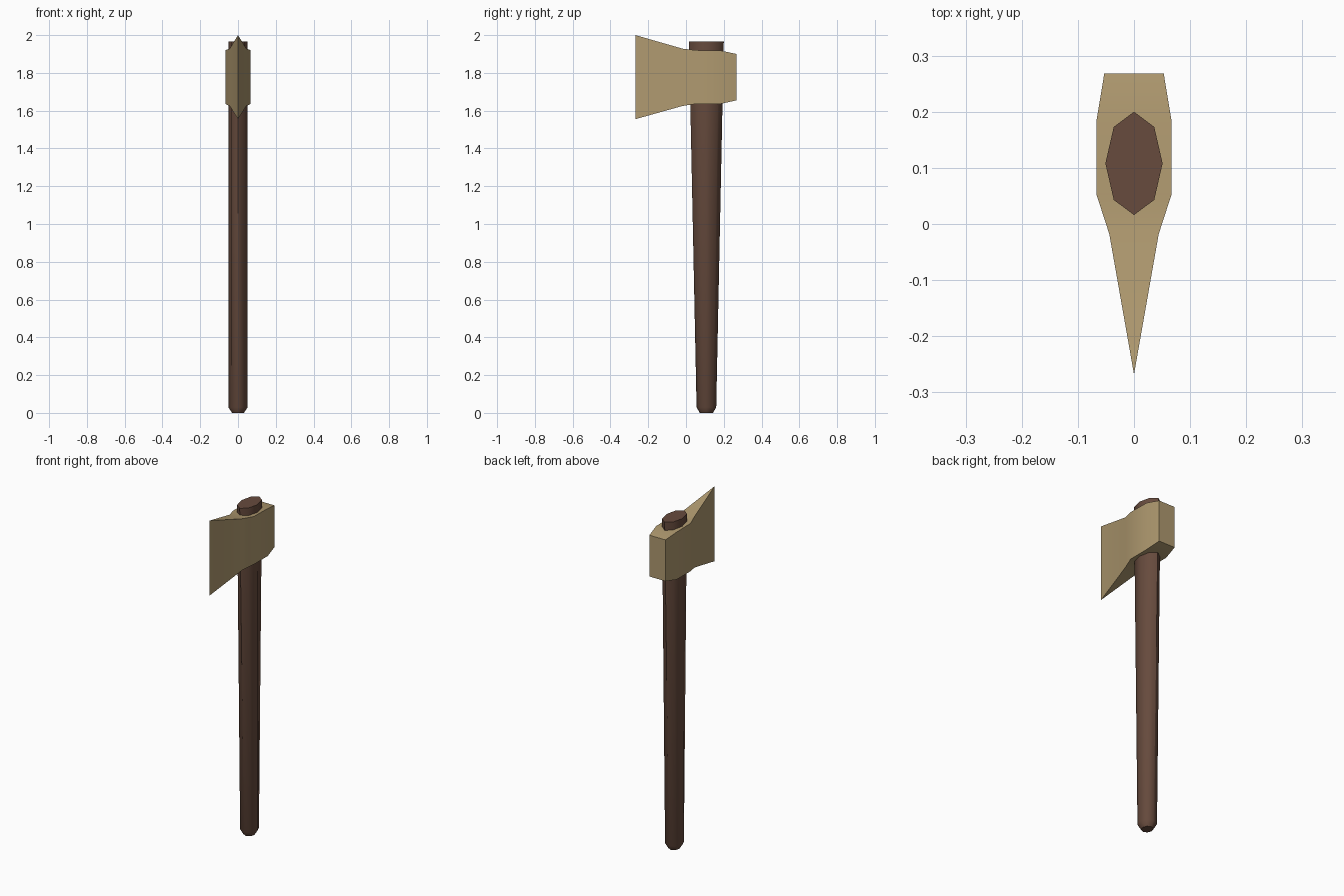
import bpy, bmesh, math

if "Cube" in bpy.data.objects:
    bpy.data.objects.remove(bpy.data.objects["Cube"])


def material(name, rgb):
    m = bpy.data.materials.new(name)
    m.diffuse_color = (*rgb, 1)
    m.use_nodes = True
    m.node_tree.nodes["Principled BSDF"].inputs["Base Color"].default_value = m.diffuse_color
    return m


def loft(name, rings, mat, angle):
    """Skin a closed solid through equal-length rings of points."""
    bm = bmesh.new()
    loops = [[bm.verts.new(p) for p in ring] for ring in rings]
    n = len(loops[0])
    for a, b in zip(loops, loops[1:]):
        for i in range(n):
            j = (i + 1) % n
            bm.faces.new((a[i], a[j], b[j], b[i]))
    bm.faces.new(loops[0])
    bm.faces.new(loops[-1])
    # Collapse zero-width ends such as the cutting edge
    bmesh.ops.remove_doubles(bm, verts=bm.verts, dist=1e-5)
    bmesh.ops.dissolve_degenerate(bm, edges=bm.edges, dist=1e-5)
    bmesh.ops.recalc_face_normals(bm, faces=bm.faces)
    mesh = bpy.data.meshes.new(name)
    bm.to_mesh(mesh)
    bm.free()
    mesh.materials.append(mat)
    obj = bpy.data.objects.new(name, mesh)
    bpy.context.collection.objects.link(obj)
    bpy.ops.object.select_all(action='DESELECT')
    obj.select_set(True)
    bpy.context.view_layer.objects.active = obj
    bpy.ops.object.shade_smooth_by_angle(angle=math.radians(angle))
    return obj


wood = material("dark_wood", (0.135, 0.070, 0.047))
metal = material("bronze_metal", (0.43, 0.32, 0.16))

# Handle: tapered eight-sided oval with a chamfered foot (z, x radius, y radius)
handle_sections = [(0.0, 0.031, 0.035), (0.03, 0.051, 0.052), (1.965, 0.051, 0.092)]
handle_rings = [[(rx * math.sin(k * math.pi / 4), 0.108 + ry * math.cos(k * math.pi / 4), z)
                 for k in range(8)] for z, rx, ry in handle_sections]
loft("handle", handle_rings, wood, 55)

# Axe head: sections from cutting edge to poll (y, half width, bottom z, top z)
head_sections = [(-0.268, 0.0, 1.555, 2.0), (-0.018, 0.044, 1.625, 1.928),
                 (0.053, 0.067, 1.636, 1.92), (0.183, 0.067, 1.636, 1.918),
                 (0.268, 0.053, 1.655, 1.90)]
head_rings = [[(-w, y, lo), (w, y, lo), (w, y, hi), (-w, y, hi)]
              for y, w, lo, hi in head_sections]
# The cutting edge is a single line, so its ring caps itself away
bm = bmesh.new()
loops = [[bm.verts.new(p) for p in ring] for ring in head_rings[1:]]
tip_lo = bm.verts.new((0, head_sections[0][0], head_sections[0][2]))
tip_hi = bm.verts.new((0, head_sections[0][0], head_sections[0][3]))
first = loops[0]
bm.faces.new((first[0], first[1], tip_lo))
bm.faces.new((first[2], first[3], tip_hi))
bm.faces.new((first[1], first[2], tip_hi, tip_lo))
bm.faces.new((first[3], first[0], tip_lo, tip_hi))
for a, b in zip(loops, loops[1:]):
    for i in range(4):
        j = (i + 1) % 4
        bm.faces.new((a[i], a[j], b[j], b[i]))
bm.faces.new(loops[-1])
bmesh.ops.recalc_face_normals(bm, faces=bm.faces)
mesh = bpy.data.meshes.new("axe_head")
bm.to_mesh(mesh)
bm.free()
mesh.materials.append(metal)
head = bpy.data.objects.new("axe_head", mesh)
bpy.context.collection.objects.link(head)
bpy.ops.object.select_all(action='DESELECT')
head.select_set(True)
bpy.context.view_layer.objects.active = head
bpy.ops.object.shade_smooth_by_angle(angle=math.radians(30))
